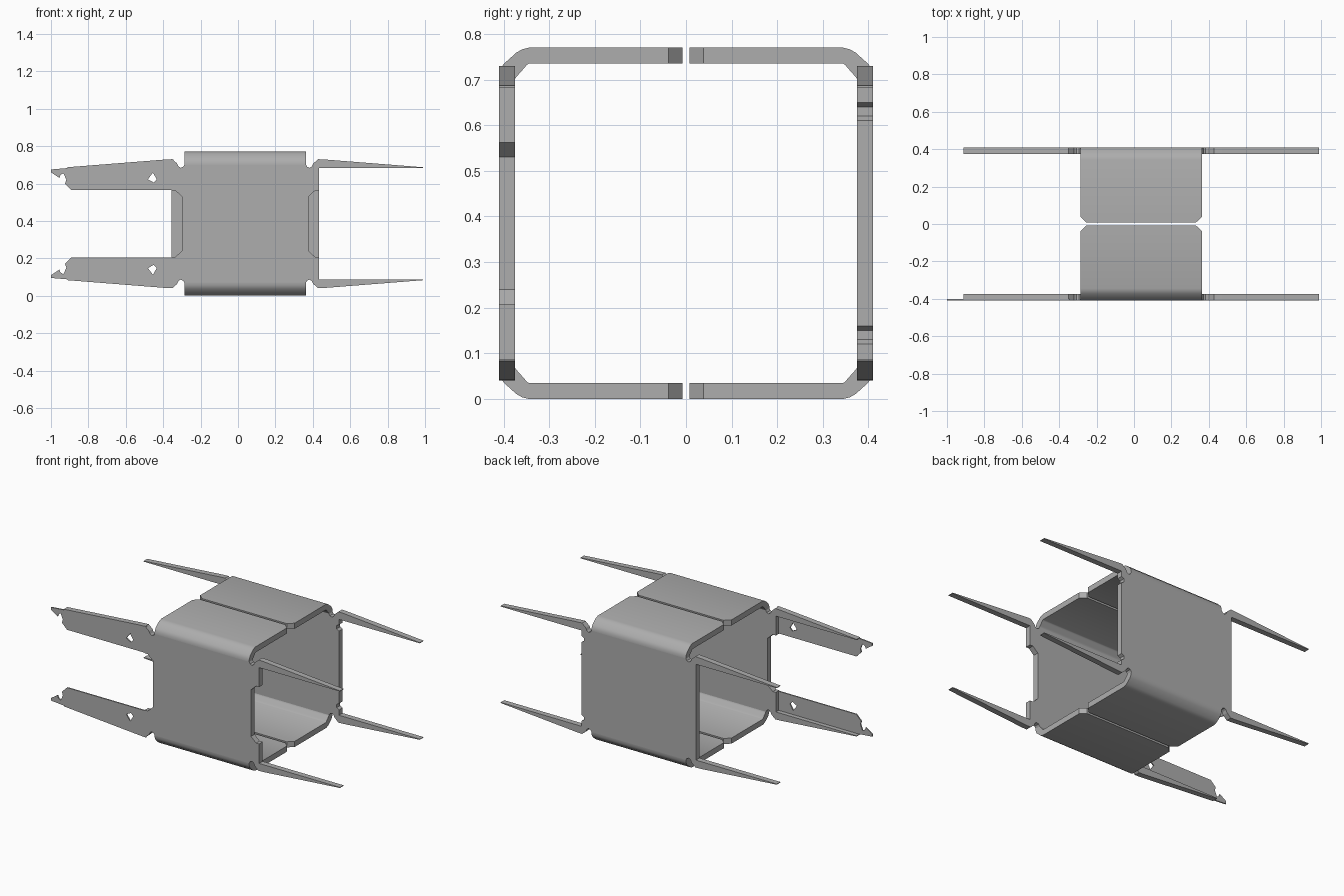
import bpy, bmesh
from mathutils import Vector

if "Cube" in bpy.data.objects:
    bpy.data.objects.remove(bpy.data.objects["Cube"])

CX, MID = 0.0385, 0.385          # centre of the plates in x and z
Y0, Y1 = 0.375, 0.41             # inner and outer plate surface

steel = bpy.data.materials.new("grey_steel")
steel.diffuse_color = (0.42, 0.42, 0.42, 1)
steel.use_nodes = True
steel.node_tree.nodes["Principled BSDF"].inputs["Base Color"].default_value = steel.diffuse_color


def finish(bm, name, smooth=False):
    bmesh.ops.recalc_face_normals(bm, faces=bm.faces)
    me = bpy.data.meshes.new(name)
    bm.to_mesh(me)
    bm.free()
    ob = bpy.data.objects.new(name, me)
    bpy.context.collection.objects.link(ob)
    me.materials.append(steel)
    if smooth:
        bpy.ops.object.select_all(action='DESELECT')
        ob.select_set(True)
        bpy.context.view_layer.objects.active = ob
        bpy.ops.object.shade_smooth_by_angle(angle=0.7)
    return ob


def slab(name, loops, y, depth):
    """Fill flat x/z loops (outline, then holes) and thicken along y."""
    bm = bmesh.new()
    edges = []
    for loop in loops:
        vs = [bm.verts.new((x, y, z)) for x, z in loop]
        edges += [bm.edges.new((vs[i - 1], vs[i])) for i in range(len(vs))]
    bmesh.ops.triangle_fill(bm, edges=edges, use_beauty=True, normal=Vector((0, -1, 0)))
    new = bmesh.ops.extrude_face_region(bm, geom=bm.faces[:])["geom"]
    bmesh.ops.translate(bm, vec=(0, depth, 0),
                        verts=[v for v in new if isinstance(v, bmesh.types.BMVert)])
    bmesh.ops.dissolve_limit(bm, angle_limit=0.01, verts=bm.verts, edges=bm.edges)
    return finish(bm, name)


# Wall plates: a quarter outline with corner relief and spike, mirrored twice
corner = [(.325, .315), (.332, .304), (.345, .299), (.356, .306), (.364, .322),
          (.39, .345), (.43, .343), (.95, .302), (.95, .298), (.394, .298)]
notch = [(.394, .177), (.373, .177), (.338, .145)]
bite = [(.394, .265), (.378, .255), (.378, .235), (.394, .225)]


def plate(name, right, left, y, depth):
    r = corner + right
    l = corner + left
    pts = (r + [(u, -v) for u, v in reversed(r)]
           + [(-u, -v) for u, v in l] + [(-u, v) for u, v in reversed(l)])
    slab(name, [[(CX + u, MID + v) for u, v in pts]], y, depth)


plate("front_wall", notch, notch, -Y1, Y1 - Y0)
plate("back_wall", bite, [], Y0, Y1 - Y0)

# Thin torn sheets covering the front left spikes
sheet = [(-.355, .565), (-.355, .72), (-.345, .73), (-1, .675), (-1, .66), (-.955, .63),
         (-.95, .645), (-.933, .655), (-.918, .62), (-.925, .60), (-.89, .565)]
hole = [(-.482, .622), (-.455, .658), (-.434, .622), (-.45, .605)]
for name, s in (("upper_arm_sheet", 1), ("lower_arm_sheet", -1)):
    flip = lambda pts: [(x, MID + s * (z - MID)) for x, z in pts]
    slab(name, [flip(sheet), flip(hole)], -Y1, 0.008)

# Folded flaps: outer and inner bend profile (distance from centre, height, half width)
outer = [(.41, .315, .325), (.409, .33, .325), (.40, .349, .325), (.372, .374, .325),
         (.360, .381, .325), (.345, .385, .325), (.038, .385, .325), (.0, .385, .292)]
inner = [(.375, .315), (.374, .318), (.370, .323), (.354, .341),
         (.350, .346), (.345, .350), (.038, .350), (.0, .350)]


def flap(name, sy, sz):
    bm = bmesh.new()
    rows = []
    for (d, h, w), (di, hi) in zip(outer, inner):
        d, di = max(d, .0075), max(di, .0075)
        rows.append([bm.verts.new((CX + sx * w, sy * a, MID + sz * b))
                     for sx, a, b in ((-1, d, h), (1, d, h), (1, di, hi), (-1, di, hi))])
    for a, b in zip(rows, rows[1:]):
        for i in range(4):
            bm.faces.new((a[i], a[(i + 1) % 4], b[(i + 1) % 4], b[i]))
    bm.faces.new(rows[0])
    bm.faces.new(rows[-1])
    finish(bm, name, smooth=True)


for side, sy in (("front", -1), ("back", 1)):
    for level, sz in (("top", 1), ("bottom", -1)):
        flap(f"{side}_{level}_flap", sy, sz)
